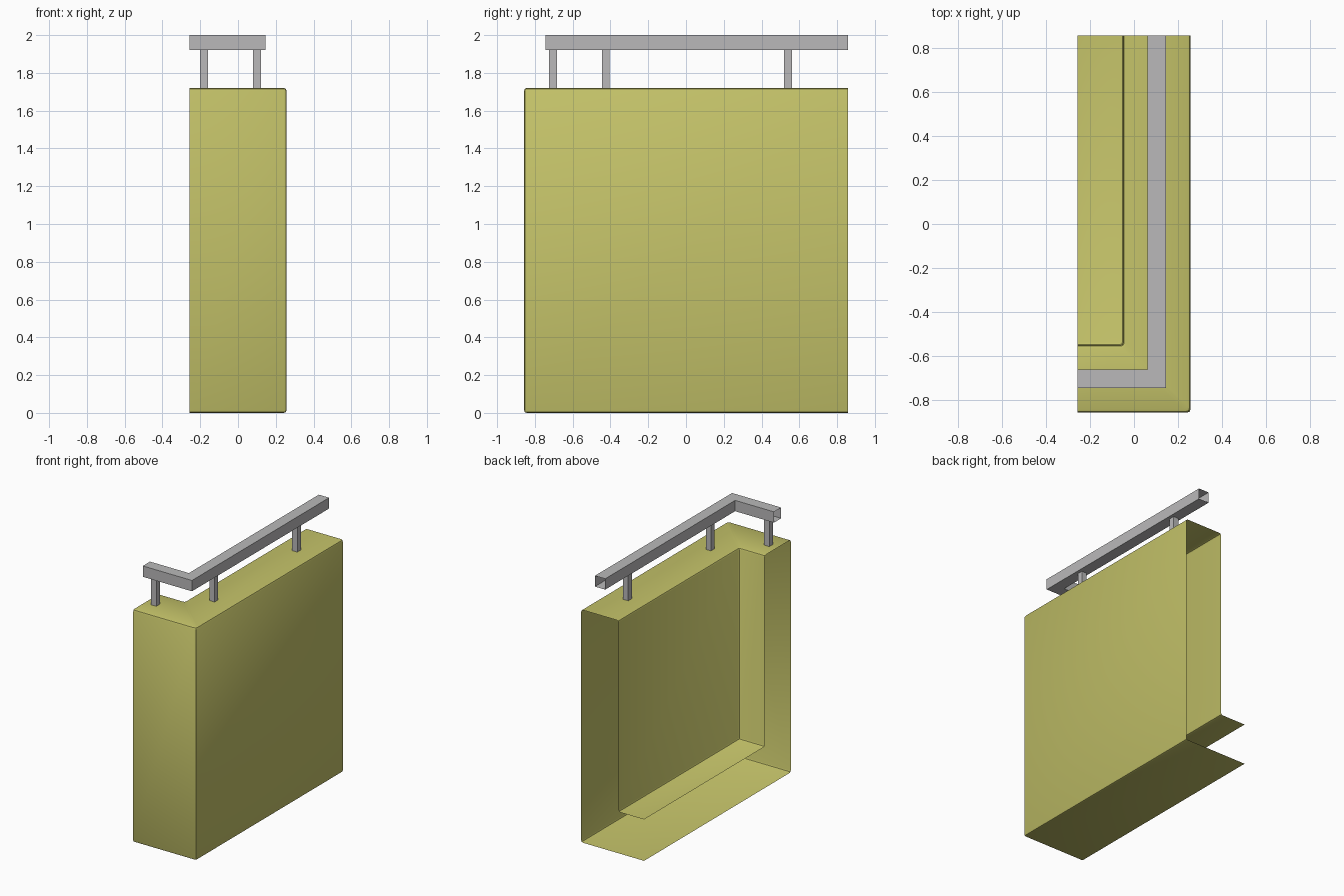
import bpy, bmesh
from mathutils import Vector

cube = bpy.data.objects.get("Cube")
if cube:
    bpy.data.objects.remove(cube, do_unlink=True)

X, Y, TOP = 0.257, 0.857, 1.72      # half width, half length, wall height
THICK, FLOOR = 0.306, 0.306         # wall thickness, inner floor height


def material(name, rgb):
    m = bpy.data.materials.new(name)
    m.use_nodes = True
    m.diffuse_color = (*rgb, 1)
    m.node_tree.nodes["Principled BSDF"].inputs["Base Color"].default_value = (*rgb, 1)
    return m


olive = material("olive plaster", (0.55, 0.54, 0.14))
grey = material("grey metal", (0.49, 0.485, 0.49))


def make_object(name, bm, mat):
    mesh = bpy.data.meshes.new(name)
    bm.to_mesh(mesh)
    bm.free()
    mesh.materials.append(mat)
    ob = bpy.data.objects.new(name, mesh)
    bpy.context.collection.objects.link(ob)
    return ob


def sweep(bm, profile, closed=False):
    """Sweep (inset, height) points round the L-shaped plan, ends left open."""
    rows = []
    for o, z in profile:
        rows.append([bm.verts.new(p) for p in
                     ((-X, -Y + o, z), (X - o, -Y + o, z), (X - o, Y, z))])
    pairs = list(zip(rows, rows[1:]))
    if closed:
        pairs.append((rows[-1], rows[0]))
    for a, b in pairs:
        for i in range(2):
            bm.faces.new((a[i], a[i + 1], b[i + 1], b[i]))
    return rows


# Parapet: outer skin, top ledge, inner skin and two floors, open at the cut ends
bm = bmesh.new()
rows = sweep(bm, [(0, 0), (0, TOP), (THICK, TOP), (THICK, FLOOR)])
for row, z, flip in ((rows[0], 0, True), (rows[-1], FLOOR, False)):
    loop = row + [bm.verts.new((-X, Y, z))]
    bm.faces.new(loop[::-1] if flip else loop)
inner_edges = [e for e in bm.edges if not e.is_boundary]
bmesh.ops.bevel(bm, geom=inner_edges, offset=0.014, segments=2, profile=0.5,
                affect='EDGES', clamp_overlap=True)
parapet = make_object("parapet_wall", bm, olive)
bpy.ops.object.select_all(action='DESELECT')
parapet.select_set(True)
bpy.context.view_layer.objects.active = parapet
bpy.ops.object.shade_smooth_by_angle(angle=0.6)

# Handrail: square tube with open ends
bm = bmesh.new()
sweep(bm, [(0.112, 1.92), (0.112, 2.0), (0.196, 2.0), (0.196, 1.92)], closed=True)
make_object("handrail", bm, grey)

# Posts between the wall top and the handrail
for name, x, y in (("front_post", -0.181, -0.705),
                   ("corner_post", 0.1, -0.425),
                   ("back_post", 0.1, 0.541)):
    bm = bmesh.new()
    bmesh.ops.create_cube(bm, size=1)
    bmesh.ops.scale(bm, vec=(0.042, 0.042, 0.2), verts=bm.verts)
    bmesh.ops.translate(bm, vec=Vector((x, y, 1.82)), verts=bm.verts)
    make_object(name, bm, grey)
